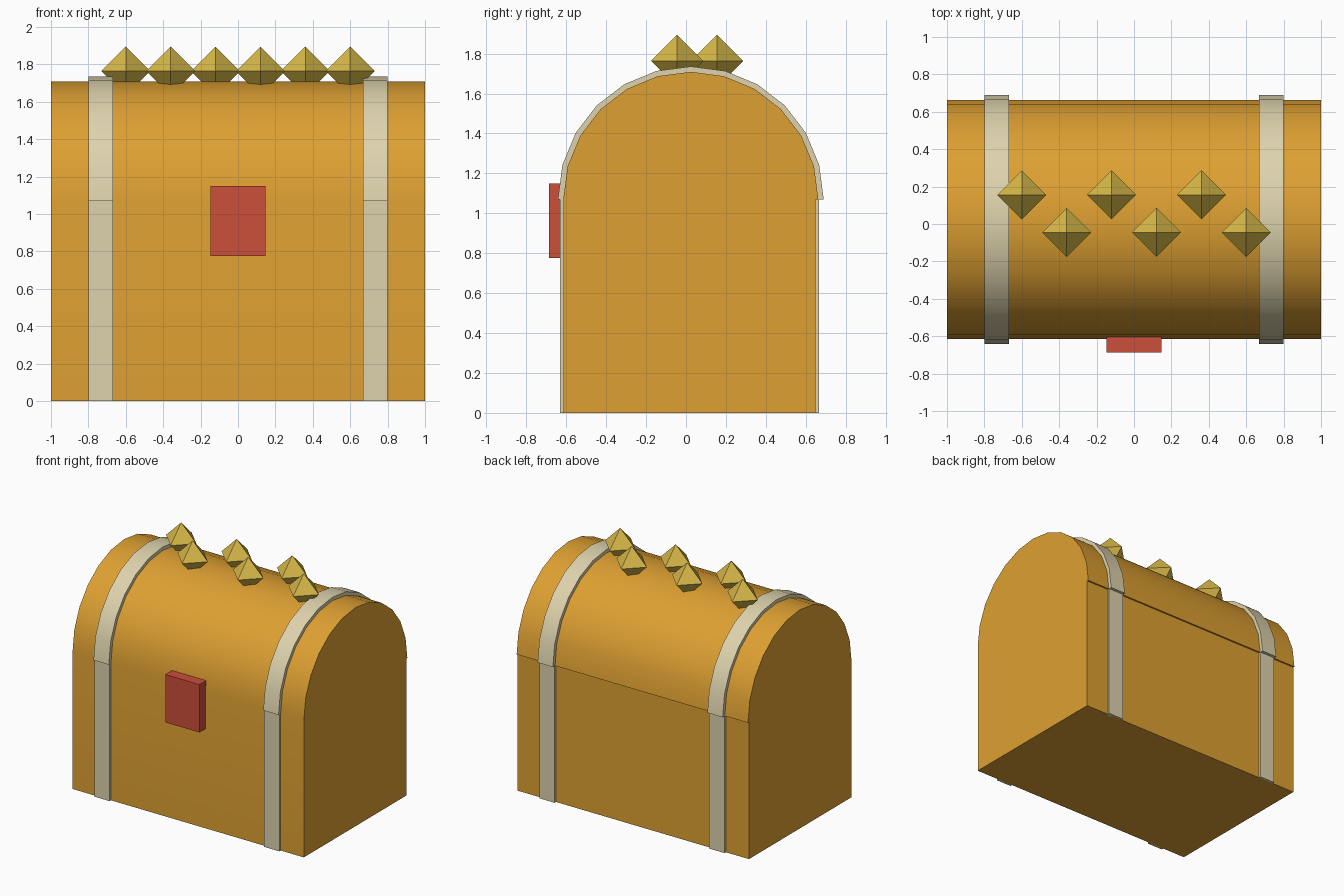
import bpy, bmesh, math
from mathutils import Vector

if "Cube" in bpy.data.objects:
    bpy.data.objects.remove(bpy.data.objects["Cube"], do_unlink=True)

AXIS_Y, AXIS_Z = 0.024, 1.07      # centre of the domed lid
LID_R, BAND_R = 0.639, 0.666
FRONT_Y, BACK_Y = AXIS_Y - LID_R, 0.65


def material(name, rgb):
    """Flat material from display colour values."""
    col = [((c / 255 + 0.055) / 1.055) ** 2.4 for c in rgb] + [1]
    mat = bpy.data.materials.new(name)
    mat.use_nodes = True
    mat.diffuse_color = col
    mat.node_tree.nodes["Principled BSDF"].inputs["Base Color"].default_value = col
    return mat


wood = material("golden wood", (222, 160, 50))
metal = material("pale metal", (222, 211, 173))
red = material("lock red", (204, 78, 58))
gold = material("stud gold", (216, 184, 72))


def finish(name, bm, mat, smooth=False):
    bmesh.ops.recalc_face_normals(bm, faces=bm.faces)
    mesh = bpy.data.meshes.new(name)
    bm.to_mesh(mesh)
    bm.free()
    mesh.materials.append(mat)
    obj = bpy.data.objects.new(name, mesh)
    bpy.context.collection.objects.link(obj)
    if smooth:
        bpy.ops.object.select_all(action="DESELECT")
        obj.select_set(True)
        bpy.context.view_layer.objects.active = obj
        bpy.ops.object.shade_smooth_by_angle(angle=math.radians(30))
    return obj


def extrude_profile(name, profile, x0, x1, mat, smooth=False):
    """Sweep a closed (y, z) outline from x0 to x1."""
    bm = bmesh.new()
    face = bm.faces.new([bm.verts.new((x0, y, z)) for y, z in profile])
    geom = bmesh.ops.extrude_face_region(bm, geom=[face])["geom"]
    moved = [v for v in geom if isinstance(v, bmesh.types.BMVert)]
    bmesh.ops.translate(bm, verts=moved, vec=(x1 - x0, 0, 0))
    return finish(name, bm, mat, smooth)


def arc(radius, steps=12):
    """Half circle from the front edge over the top to the back edge."""
    angles = [math.pi * (1 - i / steps) for i in range(steps + 1)]
    return [(AXIS_Y + radius * math.cos(a), AXIS_Z + radius * math.sin(a)) for a in angles]


def rect(y0, y1, z0, z1):
    return [(y0, z0), (y1, z0), (y1, z1), (y0, z1)]


# Chest body with domed lid, the lid overhanging slightly at the back
outline = [(FRONT_Y, 0)] + arc(LID_R) + [(BACK_Y, AXIS_Z), (BACK_Y, 0)]
extrude_profile("chest_body", outline, -1, 1, wood, True)

# Metal bands: an arch over the lid and straps down the front and back
for side, x0 in (("right", -0.80), ("left", 0.668)):
    x1 = x0 + 0.132
    arch = arc(BAND_R) + arc(LID_R - 0.02)[::-1]
    extrude_profile(side + "_lid_band", arch, x0, x1, metal, True)
    extrude_profile(side + "_front_strap",
                    rect(FRONT_Y - 0.017, FRONT_Y + 0.02, 0, AXIS_Z), x0, x1, metal)
    extrude_profile(side + "_back_strap",
                    rect(BACK_Y - 0.02, BACK_Y + 0.017, 0, AXIS_Z), x0, x1, metal)

# Lock plate
extrude_profile("lock", rect(-0.687, FRONT_Y + 0.02, 0.776, 1.15), -0.148, 0.148, red)

# Two staggered rows of octahedral studs along the lid
for i in range(6):
    centre = Vector((-0.6 + 0.24 * i, -0.045 if i % 2 else 0.156, 1.764))
    bm = bmesh.new()
    for axis in range(3):
        for sign in (-1, 1):
            offset = Vector()
            offset[axis] = sign * 0.131
            bm.verts.new(centre + offset)
    bmesh.ops.convex_hull(bm, input=bm.verts)
    finish(f"stud_{i + 1}", bm, gold)
